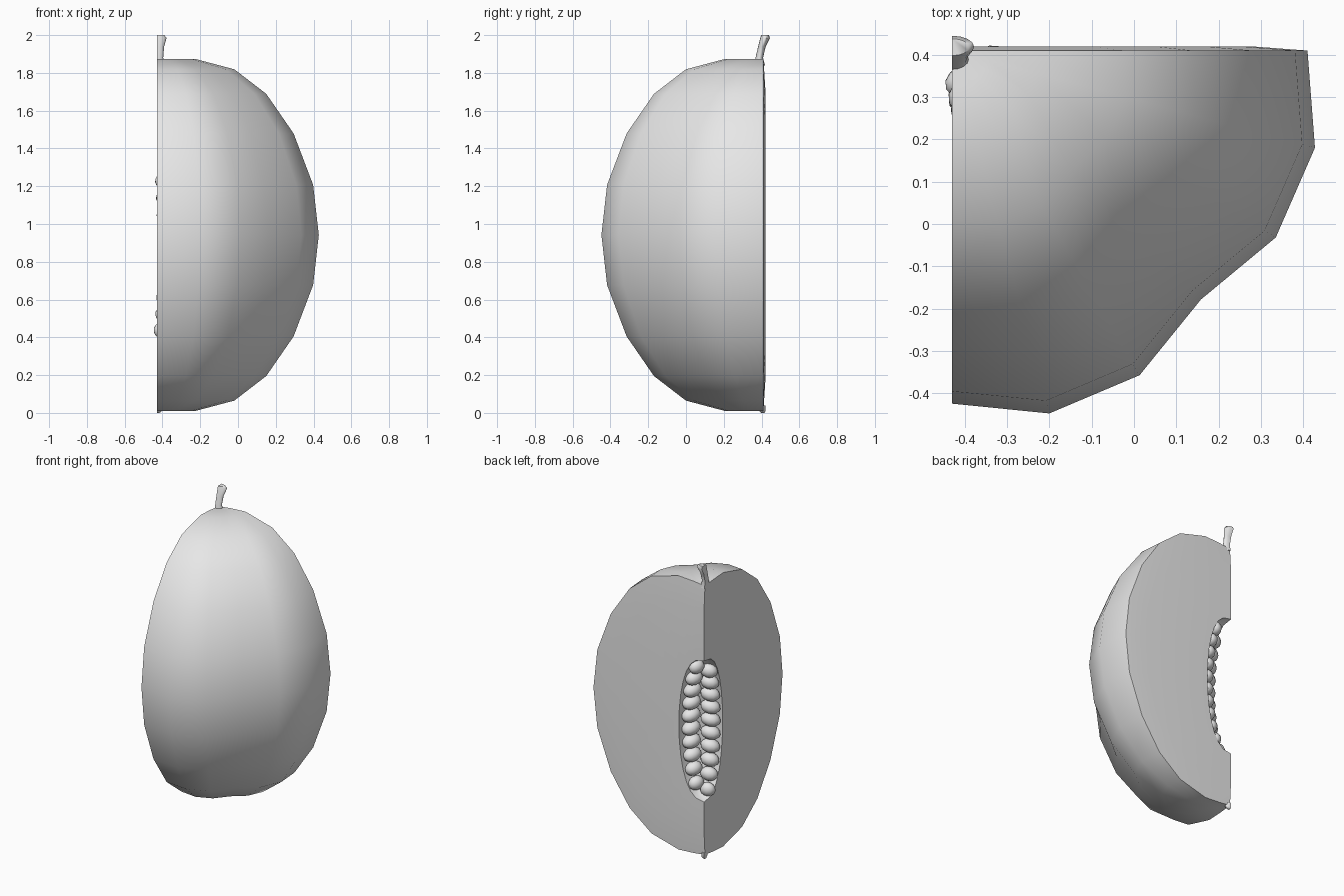
import bpy, bmesh
from math import sin, cos, pi, radians
from mathutils import Matrix, Vector

cube = bpy.data.objects.get("Cube")
if cube:
    bpy.data.objects.remove(cube, do_unlink=True)

AX, AY, MID = -0.43, 0.41, 0.942   # core axis of the fruit and its middle height

grey = bpy.data.materials.new("plain_grey")
grey.use_nodes = True
grey.diffuse_color = (0.8, 0.8, 0.8, 1)
grey.node_tree.nodes["Principled BSDF"].inputs["Base Color"].default_value = (0.8, 0.8, 0.8, 1)


def finish(bm, name, angle=55):
    bmesh.ops.remove_doubles(bm, verts=bm.verts, dist=0.0005)
    bmesh.ops.dissolve_degenerate(bm, edges=bm.edges, dist=0.0001)
    bmesh.ops.recalc_face_normals(bm, faces=bm.faces)
    mesh = bpy.data.meshes.new(name)
    bm.to_mesh(mesh)
    bm.free()
    mesh.materials.append(grey)
    ob = bpy.data.objects.new(name, mesh)
    bpy.context.collection.objects.link(ob)
    bpy.ops.object.select_all(action='DESELECT')
    ob.select_set(True)
    bpy.context.view_layer.objects.active = ob
    bpy.ops.object.shade_smooth_by_angle(angle=radians(angle))
    return ob


def polar(r, a, z, lift=0):
    return Vector((AX + r * cos(a), AY - r * sin(a) + lift, z))


def skin_surface(bm, rows):
    """Quad strips between neighbouring rows of points."""
    grid = [[bm.verts.new(p) for p in row] for row in rows]
    for a, b in zip(grid, grid[1:]):
        for i in range(len(a) - 1):
            quad = [a[i], a[i + 1], b[i + 1], b[i]]
            pts = []
            for v in quad:
                if all((v.co - p.co).length > 0.0005 for p in pts):
                    pts.append(v)
            if len(pts) > 2:
                bm.faces.new(pts)


# Quarter fruit: lobed rind, two cut faces and a seed hollow
half = [(0, 0.915), (0.09, 0.925), (0.21, 0.932), (0.425, 0.877), (0.6, 0.747),
        (0.75, 0.537), (0.857, 0.265)]
profile = [(r, MID + h) for r, h in half] + [(0.888, MID)]
profile += [(r, MID - h) for r, h in reversed(half)]
lobes = [0.946, 1, 0.995, 0.937, 0.998, 1, 0.94]
angles = [radians(15 * i) for i in range(7)]
last = len(profile) - 1


def hollow(t):
    """Radius and height of the seed hollow, t from 0 at the top to 1."""
    return 0.19 * max(sin(pi * t), 0) ** 0.75, 0.87 + 0.48 * cos(pi * t)


rind = [[polar(r * k, a, z) for r, z in profile] for k, a in zip(lobes, angles)]
cavity = []
for a in angles:
    row = []
    for i in range(last + 1):
        r, z = hollow(i / last)
        raised = a == 0 or i in (0, last)
        row.append(polar(r, a, z, 0.01 if raised else 0))
    cavity.append(row)


def inset(k, a, raise_all):
    row = []
    for i, (r, z) in enumerate(profile):
        lift = 0.01 if raise_all or i in (0, last) else 0
        row.append(polar(r * k * 0.84, a, MID + (z - MID) * 0.83, lift))
    return row


bm = bmesh.new()
skin_surface(bm, rind)
skin_surface(bm, cavity)
skin_surface(bm, [rind[0], inset(lobes[0], angles[0], True), cavity[0]])
skin_surface(bm, [rind[-1], inset(lobes[-1], angles[-1], False), cavity[-1]])
finish(bm, "fruit_wedge")


# Stem and blossom tip, both halved by the cut
def half_rod(name, sections, sides=8):
    bm = bmesh.new()
    rows = []
    for y, z, rx, ry in sections:
        ring = [Vector((AX + rx * sin(pi * i / sides), y + ry * cos(pi * i / sides), z))
                for i in range(sides + 1)]
        rows.append(ring + [ring[0]])
    skin_surface(bm, rows)
    bmesh.ops.remove_doubles(bm, verts=bm.verts, dist=0.0005)
    bmesh.ops.holes_fill(bm, edges=[e for e in bm.edges if e.is_boundary], sides=0)
    finish(bm, name)


half_rod("stem", [(0.39, 1.84, 0.045, 0.028), (0.388, 1.88, 0.034, 0.02),
                  (0.402, 1.94, 0.039, 0.02), (0.419, 1.985, 0.052, 0.026),
                  (0.418, 2.0, 0.04, 0.02)])
half_rod("blossom_tip", [(0.4, 0.04, 0.025, 0.02), (0.404, 0.012, 0.03, 0.018),
                         (0.406, 0, 0.014, 0.009)])

# Seeds: two staggered columns lining the hollow
bm = bmesh.new()
for col, a in enumerate((radians(22.5), radians(67.5))):
    for i in range(10):
        t_z = 1.27 - 0.088 * i - (0.04 if col else 0)
        u = (t_z - 0.87) / 0.48
        r = 0.19 * max(1 - u * u, 0) ** 0.375
        size = 0.5 + 0.5 * r / 0.19
        place = Matrix.Translation(polar(r - 0.03 * size, a, t_z))
        turn = Matrix.Rotation(-a, 4, 'Z') @ Matrix.Rotation(radians(12 if col else -12), 4, 'X')
        shape = Matrix.Diagonal((0.05 * size, 0.064 * size, 0.045, 1))
        bmesh.ops.create_uvsphere(bm, u_segments=12, v_segments=8, radius=1,
                                  matrix=place @ turn @ shape)
finish(bm, "seeds", 80)
